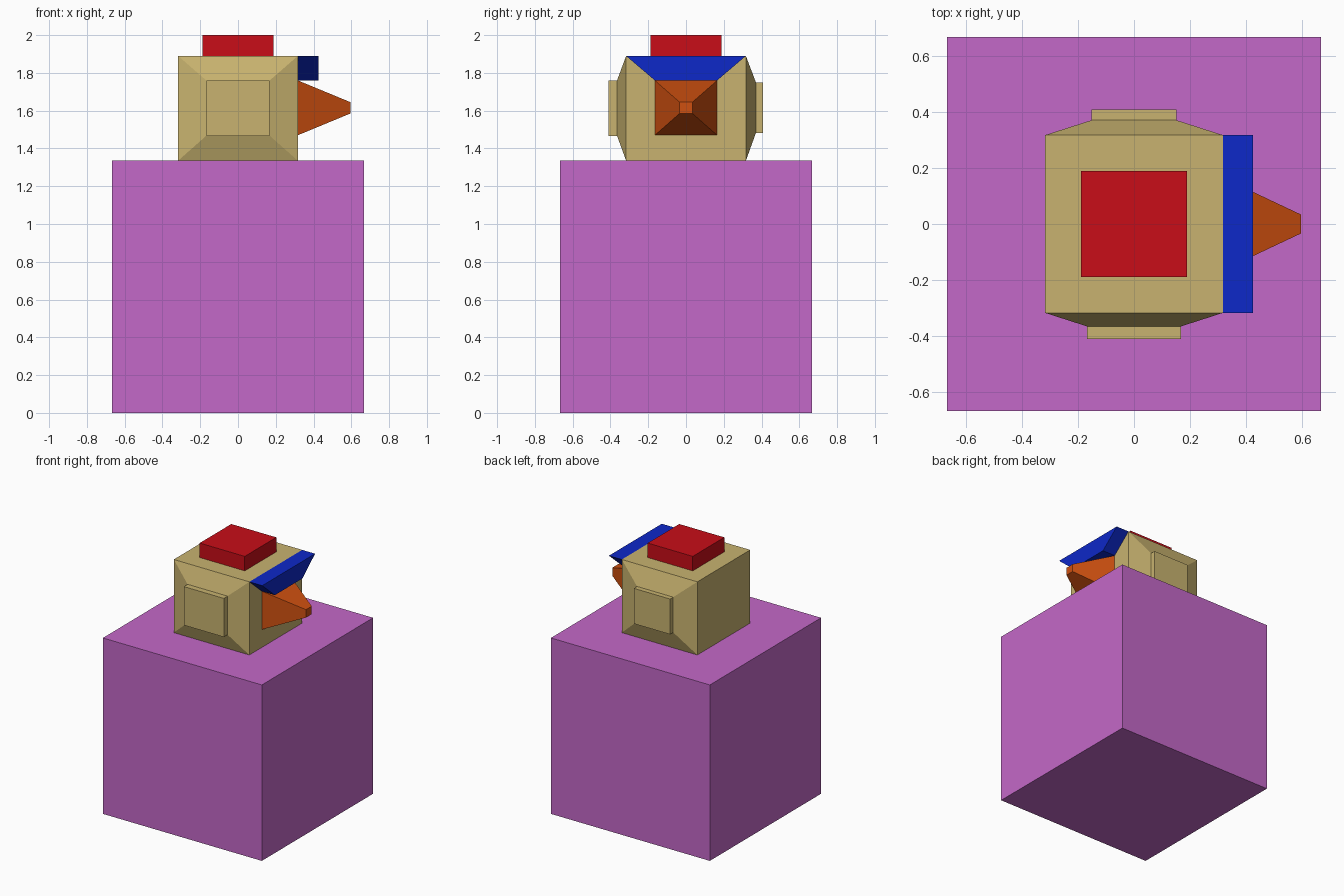
import bpy, bmesh

if "Cube" in bpy.data.objects:
    bpy.data.objects.remove(bpy.data.objects["Cube"])


def material(name, rgb):
    m = bpy.data.materials.new(name)
    m.diffuse_color = (*rgb, 1)
    m.use_nodes = True
    m.node_tree.nodes["Principled BSDF"].inputs["Base Color"].default_value = m.diffuse_color
    return m


def loft(name, axis, sections, mat):
    """Skin rectangles (pos, (u0, u1), (v0, v1)) along an axis and cap both ends.
    u and v are the two remaining axes in x, y, z order."""
    bm = bmesh.new()
    rings = []
    for pos, (u0, u1), (v0, v1) in sections:
        ring = []
        for u, v in ((u0, v0), (u1, v0), (u1, v1), (u0, v1)):
            co = [u, v]
            co.insert(axis, pos)
            ring.append(bm.verts.new(co))
        rings.append(ring)
    for a, b in zip(rings, rings[1:]):
        for i in range(4):
            j = (i + 1) % 4
            bm.faces.new((a[i], a[j], b[j], b[i]))
    bm.faces.new(rings[0])
    bm.faces.new(rings[-1])
    bmesh.ops.recalc_face_normals(bm, faces=bm.faces[:])
    mesh = bpy.data.meshes.new(name)
    bm.to_mesh(mesh)
    bm.free()
    mesh.materials.append(mat)
    obj = bpy.data.objects.new(name, mesh)
    bpy.context.collection.objects.link(obj)
    return obj


def sym(r):
    return (-r, r)


X, Y, Z = 0, 1, 2
purple = material("purple", (0.55, 0.14, 0.58))
tan = material("tan", (0.58, 0.45, 0.16))
red = material("red", (0.58, 0.004, 0.009))
blue = material("blue", (0.004, 0.021, 0.58))
orange = material("orange", (0.62, 0.08, 0.005))

BODY, NECK, CROWN = 0.667, 1.335, 1.89
HALF = 0.317

# Big cube body
loft("body", Z, [(0, sym(BODY), sym(BODY)), (NECK, sym(BODY), sym(BODY))], purple)

# Head with tapered cheeks ending in raised panels (back one slightly smaller)
full = (sym(HALF), (NECK, CROWN))
front_panel = (sym(0.168), (1.467, 1.76))
back_panel = (sym(0.152), (1.482, 1.75))
loft("head", Y, [(-0.41, *front_panel), (-0.365, *front_panel), (-HALF, *full),
                 (HALF, *full), (0.37, *back_panel), (0.408, *back_panel)], tan)

# Tapered beak
loft("beak", X, [(HALF, sym(0.165), (1.47, 1.76)),
                 (0.595, sym(0.034), (1.585, 1.645))], orange)

# Brow over the beak, wider at the top
brow_x = (HALF, 0.425)
loft("brow", Z, [(1.76, brow_x, sym(0.165)), (CROWN, brow_x, sym(HALF))], blue)

# Flat cap block
loft("cap", Z, [(CROWN, sym(0.189), sym(0.189)), (2.0, sym(0.189), sym(0.189))], red)
